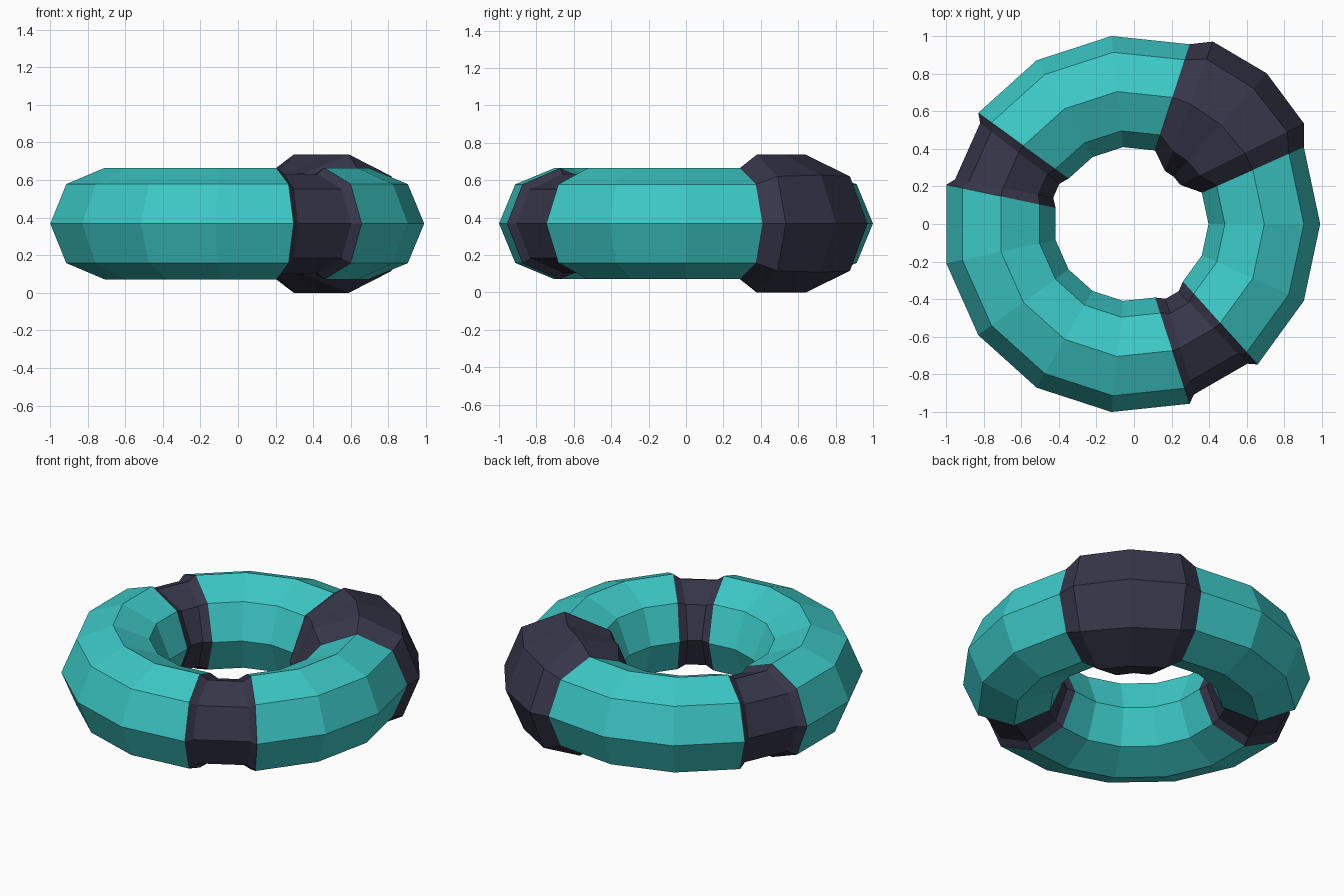
import bpy
import bmesh
from math import cos, sin, pi, radians
from mathutils import Vector

if "Cube" in bpy.data.objects:
    bpy.data.objects.remove(bpy.data.objects["Cube"], do_unlink=True)

SEGMENTS, SIDES = 15, 8
RING, TUBE = 0.708, 0.297
CENTRE = Vector((-0.015, 0, 0.368))


def material(name, colour):
    mat = bpy.data.materials.new(name)
    mat.use_nodes = True
    mat.diffuse_color = colour
    mat.node_tree.nodes["Principled BSDF"].inputs["Base Color"].default_value = colour
    return mat


def ring_point(step, side):
    turn, tilt = 2 * pi * step / SEGMENTS, 2 * pi * side / SIDES
    r = RING + TUBE * cos(tilt)
    return CENTRE + Vector((r * cos(turn), r * sin(turn), TUBE * sin(tilt)))


# Low-poly ring, stored as one list of faces per segment
bm = bmesh.new()
loops = [[bm.verts.new(ring_point(i, j)) for j in range(SIDES)] for i in range(SEGMENTS)]
segments = []
for i in range(SEGMENTS):
    a, b = loops[i], loops[(i + 1) % SEGMENTS]
    segments.append([bm.faces.new((a[j], b[j], b[(j + 1) % SIDES], a[(j + 1) % SIDES]))
                     for j in range(SIDES)])
bm.normal_update()


def band(first, count, width, depth):
    """Inset a run of segments all round the tube and raise or sink it."""
    faces = [f for seg in segments[first:first + count] for f in seg]
    rim = bmesh.ops.inset_region(bm, faces=faces, thickness=width, depth=depth,
                                 use_even_offset=True, use_boundary=True)
    for f in faces + rim["faces"]:
        f.material_index = 1


# Raised clasp and two sunken bands
band(1, 2, 0.1, 0.066)
band(6, 1, 0.045, -0.03)
band(12, 1, 0.045, -0.03)

mesh = bpy.data.meshes.new("banded_ring")
bm.to_mesh(mesh)
bm.free()
mesh.materials.append(material("turquoise", (0.045, 0.58, 0.565, 1)))
mesh.materials.append(material("dark_slate", (0.037, 0.037, 0.068, 1)))
ring = bpy.data.objects.new("banded_ring", mesh)
bpy.context.collection.objects.link(ring)
